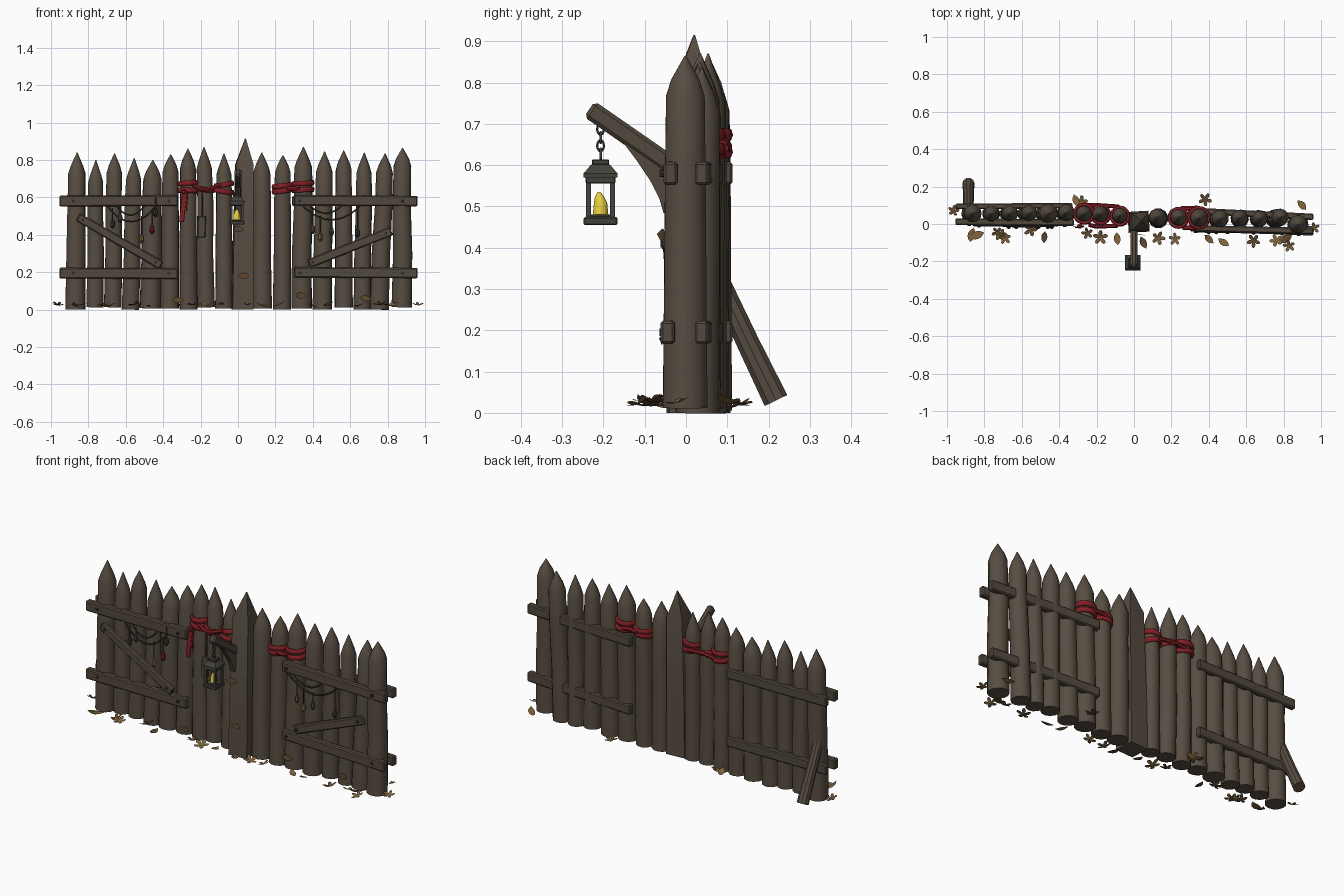
import bpy, bmesh, math, random
from mathutils import Vector, Matrix

if "Cube" in bpy.data.objects:
    bpy.data.objects.remove(bpy.data.objects["Cube"])

random.seed(4)


def material(name, rgb):
    m = bpy.data.materials.new(name)
    m.diffuse_color = (*rgb, 1)
    m.use_nodes = True
    m.node_tree.nodes["Principled BSDF"].inputs["Base Color"].default_value = m.diffuse_color
    return m


WOOD = material("stake wood", (0.095, 0.074, 0.054))
RAIL = material("rail wood", (0.085, 0.066, 0.048))
METAL = material("dark metal", (0.055, 0.052, 0.042))
NAIL = material("nail iron", (0.03, 0.027, 0.025))
RED = material("red cloth", (0.22, 0.014, 0.018))
WAX = material("candle yellow", (0.8, 0.62, 0.05))
ROPE = material("rope brown", (0.05, 0.035, 0.022))
LEAF = material("tan leaf", (0.21, 0.125, 0.045))
LEAF2 = material("brown leaf", (0.11, 0.063, 0.028))


def finish(name, bm, mat, angle=35):
    bmesh.ops.recalc_face_normals(bm, faces=bm.faces)
    me = bpy.data.meshes.new(name)
    bm.to_mesh(me)
    bm.free()
    me.shade_smooth()
    me.set_sharp_from_angle(angle=math.radians(angle))
    me.materials.append(mat)
    ob = bpy.data.objects.new(name, me)
    bpy.context.collection.objects.link(ob)
    return ob


def tube(name, pts, radii, sides, mat, ref=(1, 0, 0), phase=0.0):
    """Rings of given radius swept along points, with closed ends."""
    pts = [Vector(p) for p in pts]
    if not isinstance(radii, (list, tuple)):
        radii = [radii] * len(pts)
    bm, rings = bmesh.new(), []
    for i, p in enumerate(pts):
        t = (pts[min(i + 1, len(pts) - 1)] - pts[max(i - 1, 0)]).normalized()
        u = Vector(ref)
        u = (u - t * u.dot(t)).normalized()
        v = t.cross(u)
        rings.append([bm.verts.new(p + radii[i] * (math.cos(a) * u + math.sin(a) * v))
                      for a in [phase + k * math.tau / sides for k in range(sides)]])
    for a, b in zip(rings, rings[1:]):
        for k in range(sides):
            bm.faces.new((a[k], a[(k + 1) % sides], b[(k + 1) % sides], b[k]))
    bm.faces.new(rings[0])
    bm.faces.new(rings[-1])
    return finish(name, bm, mat)


def beam(name, p0, p1, depth, height, mat, side=(0, 1, 0), bevel=0.006):
    """Bevelled box between two points; depth runs along the side axis."""
    p0, p1 = Vector(p0), Vector(p1)
    x = (p1 - p0).normalized()
    y = Vector(side)
    y = (y - x * y.dot(x)).normalized()
    m = Matrix((x, y, x.cross(y))).transposed().to_4x4()
    m.translation = (p0 + p1) / 2
    bm = bmesh.new()
    bmesh.ops.create_cube(bm, size=1)
    bmesh.ops.scale(bm, vec=((p1 - p0).length, depth, height), verts=bm.verts)
    if bevel:
        bmesh.ops.bevel(bm, geom=bm.edges[:], offset=bevel, segments=1, affect='EDGES')
    bmesh.ops.transform(bm, matrix=m, verts=bm.verts)
    return finish(name, bm, mat, 25)


def ring(name, loc, major, minor, mat, rot=(0, 0, 0), scale=(1, 1, 1), seg=16):
    bpy.ops.mesh.primitive_torus_add(major_segments=seg, minor_segments=6, major_radius=major,
                                     minor_radius=minor, location=loc, rotation=rot)
    ob = bpy.context.object
    ob.name, ob.scale = name, scale
    ob.data.shade_smooth()
    ob.data.materials.append(mat)


# Sharpened stakes: base x, tip x, y, tip height, radius
stakes = [(-.87, -.86, .055, .84, .051), (-.765, -.76, .055, .80, .045), (-.67, -.66, .055, .835, .046),
          (-.575, -.555, .055, .81, .046), (-.47, -.455, .055, .80, .054), (-.365, -.36, .053, .83, .048),
          (-.265, -.268, .05, .86, .046), (-.17, -.182, .044, .87, .046), (-.075, -.075, .037, .835, .045),
          (.13, .127, .03, .84, .051), (.235, .24, .028, .825, .048), (.34, .35, .028, .87, .053),
          (.45, .463, .028, .845, .05), (.565, .565, .028, .85, .047), (.665, .675, .028, .84, .045),
          (.755, .787, .028, .835, .049), (.875, .88, -.002, .865, .053)]
for i, (xb, xt, y, h, r) in enumerate(stakes):
    dy, z0 = random.uniform(0, .012), random.choice((0, .006, .012))
    cut = h - random.uniform(.095, .12)
    at = lambda z, w=0: (xb + (xt - xb) * z / h + w, y + dy * z / h, z)
    j = random.uniform(-.004, .004)
    tube(f"stake_{i + 1}", [at(z0), at(.3, j), at(.55, -j), at(cut), at(cut + .04), at(h)],
         [r * 1.05, r, r * .96, r * .91, r * .66, .002], 12, WOOD, phase=random.random())

# Square centre post with pointed top
tube("centre_post", [(.024, .012, 0), (.026, .012, .3), (.034, .014, .775), (.04, .02, .915)],
     [.079, .075, .066, .003], 4, WOOD, phase=math.pi / 4 + .06)

# Rails on both faces, with diagonal braces
for z in (.58, .195):
    beam("front_left_rail", (-.955, .012, z), (-.32, .008, z + random.uniform(-.008, .008)), .036, .058, RAIL)
    beam("front_right_rail", (.3, -.022, z + .004), (.96, -.045 + (z - .2) * .02, z), .034, .056, RAIL)
    beam("back_left_rail", (-.955, .094, z), (-.33, .098, z), .03, .055, RAIL)
    beam("back_right_rail", (.29, .072, z), (.96, .038, z), .034, .055, RAIL)
    for x, y in ((-.88, -.007), (-.37, -.011), (.33, -.042), (.88, -.059)):
        tube("rail_nail", [(x, y + .01, z), (x, y - .005, z)], .009, 8, NAIL)
beam("left_diagonal", (-.855, 0, .495), (-.41, 0, .235), .026, .046, RAIL)
beam("right_diagonal", (.38, -.03, .245), (.82, -.042, .42), .028, .048, RAIL)
for x, y, z in ((-.83, -.012, .48), (-.44, -.012, .253), (.4, -.045, .253), (.79, -.056, .408)):
    tube("diagonal_nail", [(x, y + .01, z), (x, y - .006, z)], .008, 8, NAIL)

# Leaning prop behind the left end
tube("back_prop", [(-.885, .218, .03), (-.885, .15, .17), (-.885, .075, .33)], [.032, .029, .027], 10, WOOD)

# Lantern arm and its curved bracket
beam("lantern_arm", (0, -.234, .736), (0, 0, .574), .036, .046, RAIL, side=(1, 0, 0), bevel=.009)
bm = bmesh.new()
prof = [(-.16, .665), (-.12, .612), (-.087, .563), (-.065, .52), (-.055, .485), (-.04, .477), (-.02, .48),
        (-.02, .59)]
f = bm.faces.new([bm.verts.new((-.013, y, z)) for y, z in prof])
ext = bmesh.ops.extrude_face_region(bm, geom=[f])
bmesh.ops.translate(bm, vec=(.026, 0, 0), verts=[v for v in ext["geom"] if isinstance(v, bmesh.types.BMVert)])
finish("arm_bracket", bm, RAIL)

# Lantern with chain and candle
LX, LY = -.006, -.207
for i, z in enumerate((.627, .647, .667, .687)):
    ring("chain_link", (LX, LY, z), .011, .0035, METAL, (math.pi / 2, 0, (i % 2) * math.pi / 2), (.75, 1.1, 1), 12)


def block(name, z0, z1, half, dx=0, dy=0, mat=METAL, bevel=.003):
    beam(name, (LX + dx, LY + dy, z0), (LX + dx, LY + dy, z1), half * 2, half * 2, mat, bevel=bevel)


block("lantern_base", .455, .474, .041)
block("lantern_floor", .472, .48, .034)
block("lantern_top_frame", .555, .575, .036)
for sx in (-1, 1):
    for sy in (-1, 1):
        block("lantern_bar", .47, .56, .006, sx * .029, sy * .029, bevel=0)
tube("lantern_roof", [(LX, LY, .57), (LX, LY, .58), (LX, LY, .602)], [.058, .058, .032], 4, METAL, phase=math.pi / 4)
block("lantern_cap", .6, .614, .021)
tube("candle", [(LX, LY, .478), (LX, LY, .508), (LX, LY - .003, .522), (LX, LY - .004, .535)],
     [.02, .017, .012, .004], 10, WAX)

# Red cloth wrapped round the stakes
for x, y, r, zs in ((-.267, .055, .05, (.675, .635)), (-.178, .05, .048, (.645,)), (-.075, .042, .047, (.668, .632)),
                    (.238, .033, .05, (.66, .635)), (.347, .033, .054, (.675, .64))):
    for z in zs:
        ring("cloth_wrap", (x, y, z), r, .009, RED, (random.uniform(-.1, .1), random.uniform(-.2, .2), 0),
             (1, 1, 1.7), 20)
tube("cloth_strand", [(-.24, -.005, .665), (-.205, -.012, .648), (-.17, -.014, .64), (-.13, -.01, .655), (-.09, -.01, .67)],
     .011, 6, RED, ref=(0, 1, 0))
tube("cloth_strand_back", [(-.25, .1, .64), (-.18, .1, .65), (-.08, .093, .64)], .011, 6, RED, ref=(0, 1, 0))
tube("cloth_strand_right", [(.26, -.02, .65), (.295, -.02, .645), (.33, -.025, .655)], .012, 6, RED, ref=(0, 1, 0))
tube("cloth_strand_right_back", [(.25, .083, .65), (.295, .083, .655), (.34, .087, .65)], .012, 6, RED, ref=(0, 1, 0))
for x, z in ((-.17, .64), (-.29, .63)):
    beam("cloth_knot", (x - .014, -.012, z), (x + .014, -.012, z), .024, .03, RED, bevel=.008)
beam("cloth_tail", (-.285, -.014, .63), (-.302, -.018, .468), .007, .026, RED, bevel=.002)
beam("cloth_tail", (-.275, -.012, .63), (-.284, -.016, .53), .007, .02, RED, bevel=.002)


# Rope swags with hanging charms
def swag(x0, z0, x1, z1, sag, y):
    tube("rope_swag", [(x0 + (x1 - x0) * t, y, z0 + (z1 - z0) * t - sag * 4 * t * (1 - t))
                       for t in [k / 10 for k in range(11)]], .005, 6, ROPE, ref=(0, 1, 0))


swag(-.7, .555, -.44, .555, .085, -.012)
swag(-.65, .555, -.5, .555, .05, -.014)
swag(.34, .56, .66, .56, .08, -.04)
swag(.38, .56, .56, .56, .045, -.042)
for x, y, z0, z1, mat in ((-.67, -.014, .54, .47, ROPE), (-.63, -.014, .55, .5, METAL), (-.515, -.016, .5, .39, LEAF),
                          (-.46, -.014, .53, .44, RED), (-.44, -.014, .6, .53, ROPE), (.4, -.042, .54, .44, LEAF2),
                          (.44, -.042, .5, .4, LEAF), (.5, -.042, .49, .43, METAL), (.64, -.045, .57, .42, ROPE)):
    tube("charm_string", [(x, y, z0), (x, y, z1)], .003, 6, ROPE)
    tube("charm", [(x, y, z1 + .012), (x, y, z1), (x, y, z1 - .022), (x, y, z1 - .036)],
         [.004, .011, .013, .004], 8, mat)
tube("tag_string", [(-.19, -.014, .63), (-.193, -.016, .48)], .004, 6, ROPE)
beam("wooden_tag", (-.192, -.018, .5), (-.196, -.018, .385), .012, .042, RAIL, bevel=.004)


# Fallen leaves: lobed or pointed outlines, slightly cupped
def leaf(loc, size, rot, lobed, mat):
    bm = bmesh.new()
    n, ring_v = 30, []
    for k in range(n):
        a = k * math.tau / n
        r = .35 + .65 * abs(math.cos(2.5 * a)) if lobed else 1 - .5 * abs(math.sin(a)) ** .6
        ring_v.append(bm.verts.new((r * math.cos(a) * size, r * math.sin(a) * size, .25 * size * r * r)))
    c = bm.verts.new((0, 0, 0))
    for k in range(n):
        bm.faces.new((c, ring_v[k], ring_v[(k + 1) % n]))
    ob = finish("leaf", bm, mat)
    ob.location, ob.rotation_euler = loc, rot


spots = [(-.965, .07), (-.87, -.06), (-.84, -.06), (-.73, -.045), (-.69, -.075), (-.71, -.06), (-.48, -.07),
         (-.31, .125), (-.28, .12), (-.25, -.05), (-.18, -.07), (-.09, -.08), (.05, -.1), (.13, -.075),
         (.22, -.08), (.38, .13), (.4, -.08), (.48, -.1), (.64, -.09), (.76, -.09), (.83, -.115), (.81, -.08),
         (.9, .1), (.962, -.02), (-.55, -.03)]
for i, (x, y) in enumerate(spots):
    leaf((x, y, random.uniform(.015, .028)), random.uniform(.032, .042) if abs(x) < .95 else .032,
         (random.uniform(-.35, .35), random.uniform(-.35, .35), random.uniform(0, 6)),
         i % 5 in (0, 3, 4), LEAF if i % 3 else LEAF2)
# Leaves caught on the fence face
for x, y, z in ((.68, -.03, .06), (.335, -.035, .075), (0, -.055, .43), (-.32, -.01, .05), (.03, -.055, .18)):
    leaf((x, y, z), .032, (1.5, random.uniform(-.3, .3), random.uniform(-.3, .3)), False, LEAF2)
